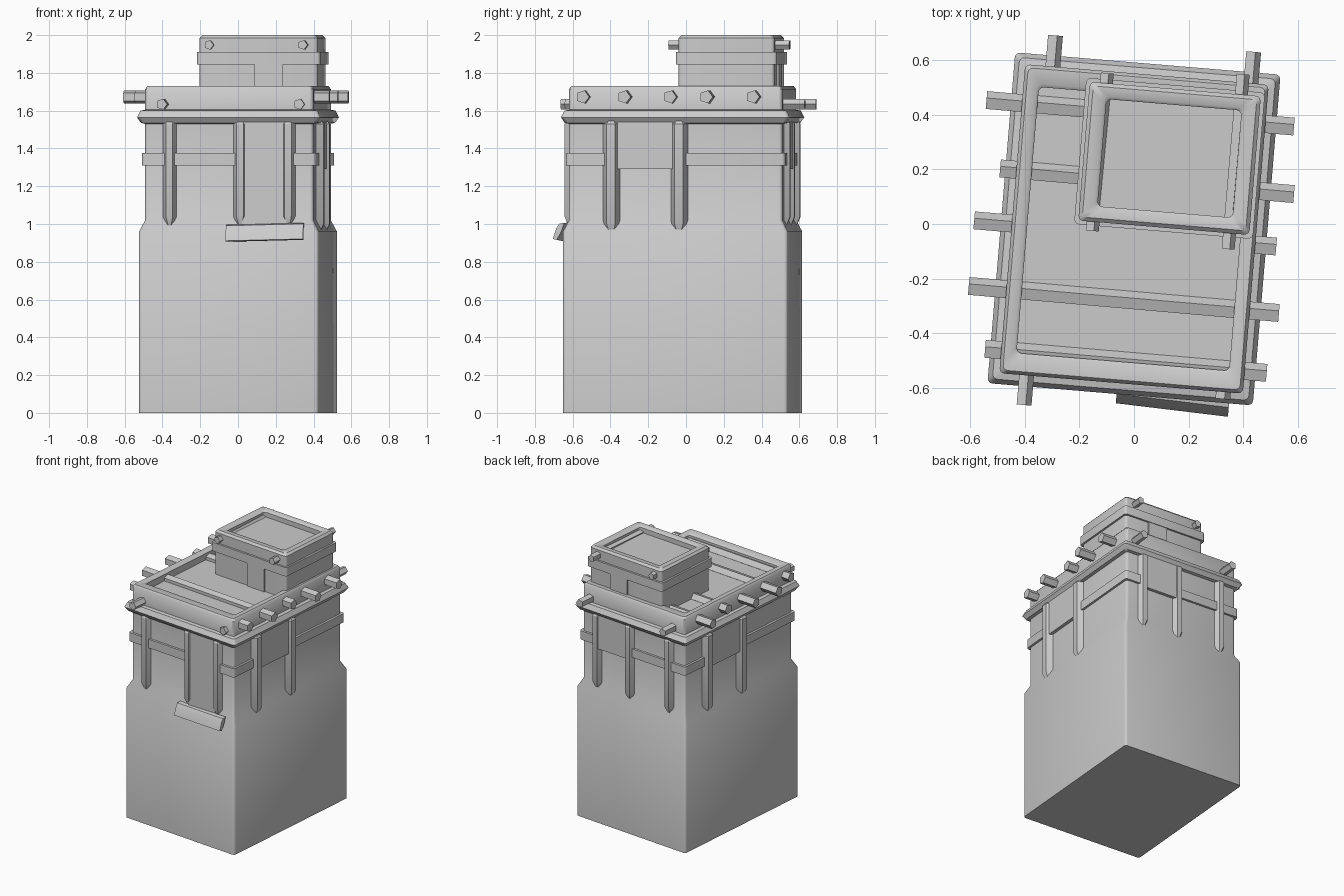
import bpy, bmesh
from math import radians, cos, sin, pi
from mathutils import Matrix, Vector

if "Cube" in bpy.data.objects:
    bpy.data.objects.remove(bpy.data.objects["Cube"])

# the whole building is turned slightly about z
TURN = Matrix.Translation((0, -0.018, 0)) @ Matrix.Rotation(radians(-4.8), 4, 'Z')


def finish(name, bm, matrix=TURN, smooth=None):
    bmesh.ops.recalc_face_normals(bm, faces=bm.faces)
    me = bpy.data.meshes.new(name)
    bm.to_mesh(me)
    bm.free()
    me.transform(matrix)
    ob = bpy.data.objects.new(name, me)
    bpy.context.collection.objects.link(ob)
    if smooth:
        bpy.context.view_layer.objects.active = ob
        ob.select_set(True)
        bpy.ops.object.shade_smooth_by_angle(angle=radians(smooth))
        ob.select_set(False)
    return ob


def skin(bm, rings, closed=False):
    """Join rings of points; cap the ends, or close into a loop."""
    vs = [[bm.verts.new(p) for p in r] for r in rings]
    n = len(vs[0])
    pairs = list(zip(vs, vs[1:])) + ([(vs[-1], vs[0])] if closed else [])
    for a, b in pairs:
        for i in range(n):
            bm.faces.new((a[i], a[(i + 1) % n], b[(i + 1) % n], b[i]))
    if not closed:
        bm.faces.new(vs[0])
        bm.faces.new(vs[-1])


def rect(hw, hd, z, cx=0, cy=0, r=0.018):
    """Rectangle outline with small rounded corners."""
    pts = []
    for k, (sx, sy) in enumerate(((1, 1), (-1, 1), (-1, -1), (1, -1))):
        for j in range(4):
            a = k * pi / 2 + j * pi / 6
            pts.append((cx + sx * (hw - r) + r * cos(a), cy + sy * (hd - r) + r * sin(a), z))
    return pts


def body(name, profile, c=(0, 0), closed=False):
    bm = bmesh.new()
    skin(bm, [rect(w, d, z, *c) for w, d, z in profile], closed)
    return finish(name, bm, smooth=40)


def band(name, hw, hd, z0, z1, c=(0, 0), t=0.016):
    o, i = (hw + t, hd + t), (hw - 0.01, hd - 0.01)
    body(name, [(*o, z0), (*o, z1), (*i, z1), (*i, z0)], c, True)


def box(name, x0, x1, y0, y1, z0, z1):
    bm = bmesh.new()
    skin(bm, [[(x0, y0, z), (x1, y0, z), (x1, y1, z), (x0, y1, z)] for z in (z0, z1)])
    finish(name, bm)


def log(name, a, b, r):
    """Five-sided log between two points, in world space."""
    a, b = Vector(a), Vector(b)
    side = (b - a).cross(Vector((0, 0, 1))).normalized()
    if side.x + side.y < 0:
        side = -side
    ring = [r * (cos(k * 2 * pi / 5) * side + sin(k * 2 * pi / 5) * Vector((0, 0, 1))) for k in range(5)]
    bm = bmesh.new()
    skin(bm, [[p + q for q in ring] for p in (a, b)])
    finish(name, bm, Matrix())


def pillar(name, x, y, bottom, r):
    bm = bmesh.new()
    skin(bm, [[(x + s * r * cos(k * pi / 3 + off), y + s * r * sin(k * pi / 3 + off), z) for k in range(6)]
              for off in [0 if abs(y) > 0.5 else pi / 2]
              for s, z in ((0.25, bottom), (1, bottom + 0.06), (1, 1.53), (0.3, 1.565))])
    finish(name, bm, smooth=30)


# main block: wide base, shoulder, lip, parapet and sunken roof
W, D = 0.447, 0.567
body("main_block", [(0.477, 0.597, 0), (0.477, 0.597, 0.96), (W, D, 1.02), (W, D, 1.53),
                    (0.468, 0.588, 1.535), (0.487, 0.607, 1.565), (0.470, 0.590, 1.6), (W, D, 1.605),
                    (W, D, 1.715), (W - 0.012, D - 0.012, 1.73), (0.40, 0.50, 1.73),
                    (0.39, 0.488, 1.72), (0.39, 0.488, 1.672)])
band("wall_band", W, D, 1.31, 1.375)

# tower with sunken roof
TC = TURN.inverted() @ Vector((0.13, 0.24, 0))
tc, TW, TD = (TC.x, TC.y), 0.314, 0.2546
body("tower", [(TW, TD, 1.6), (TW, TD, 1.985), (TW - 0.014, TD - 0.014, 2.0),
               (TW - 0.055, TD - 0.048, 2.0), (TW - 0.066, TD - 0.058, 1.99),
               (TW - 0.066, TD - 0.058, 1.955)], tc)
band("tower_band", TW, TD, 1.845, 1.91, tc, 0.014)
for s, n in ((-1, "front"), (1, "back")):
    y = tc[1] + s * TD
    box("tower_shutter_" + n, tc[0] - 0.02, tc[0] + 0.13, y - 0.009, y + 0.009, 1.66, 1.865)

# wall pillars, opposite walls turned half a circle
for s, n in ((1, "front"), (-1, "back")):
    for x in (-0.315, 0.06 if s > 0 else 0.03, 0.315):
        pillar("pillar_" + n, x, -s * D, 0.98, 0.037)
for s, n in ((1, "right"), (-1, "left")):
    for y in (-0.34, 0.02):
        pillar("pillar_" + n, s * W, s * y, 0.94, 0.045)
    # window panel between the side pillars
    lo, hi = sorted((s * -0.305, s * -0.015))
    box("panel_" + n, s * W - 0.024, s * W + 0.024, lo, hi, 1.29, 1.56)
box("panel_back", 0.05, 0.3, D - 0.024, D + 0.024, 1.29, 1.56)
box("door", 0.07, 0.305, -D - 0.024, -D + 0.02, 0.99, 1.56)

# curved sill below the door
bm = bmesh.new()
prof = [(-0.585, 1.0), (-0.612, 0.995), (-0.628, 0.97), (-0.646, 0.915), (-0.625, 0.91), (-0.6, 0.955)]
skin(bm, [[(x, y + dy, z + dz) for y, z in prof] for x, dy, dz in ((-0.013, 0.005, -0.004), (0.4, -0.01, 0.006))])
finish("door_sill", bm, smooth=40)

# logs running side to side through the parapet
for a, b in (((-0.54, 0.45), (0.585, 0.353)), ((-0.49, 0.2), (0.585, 0.106)),
             ((-0.605, -0.23), (0.53, -0.329)), ((-0.545, -0.46), (0.485, -0.548))):
    log("cross_log", (*a, 1.673), (*b, 1.673), 0.036)
log("peg_left", (-0.585, 0.01, 1.673), (-0.42, -0.004, 1.673), 0.036)
log("peg_right", (0.42, -0.077, 1.673), (0.52, -0.086, 1.673), 0.036)

# logs running front to back, main block and tower
for a, b in (((-0.405, -0.662), (-0.29, 0.69)), ((0.322, -0.64), (0.435, 0.63))):
    log("long_log", (*a, 1.634), (*b, 1.634), 0.03)
for a, b in (((-0.155, -0.025), (-0.1, 0.552)), ((0.342, -0.092), (0.397, 0.548))):
    log("tower_log", (*a, 1.948), (*b, 1.948), 0.026)
